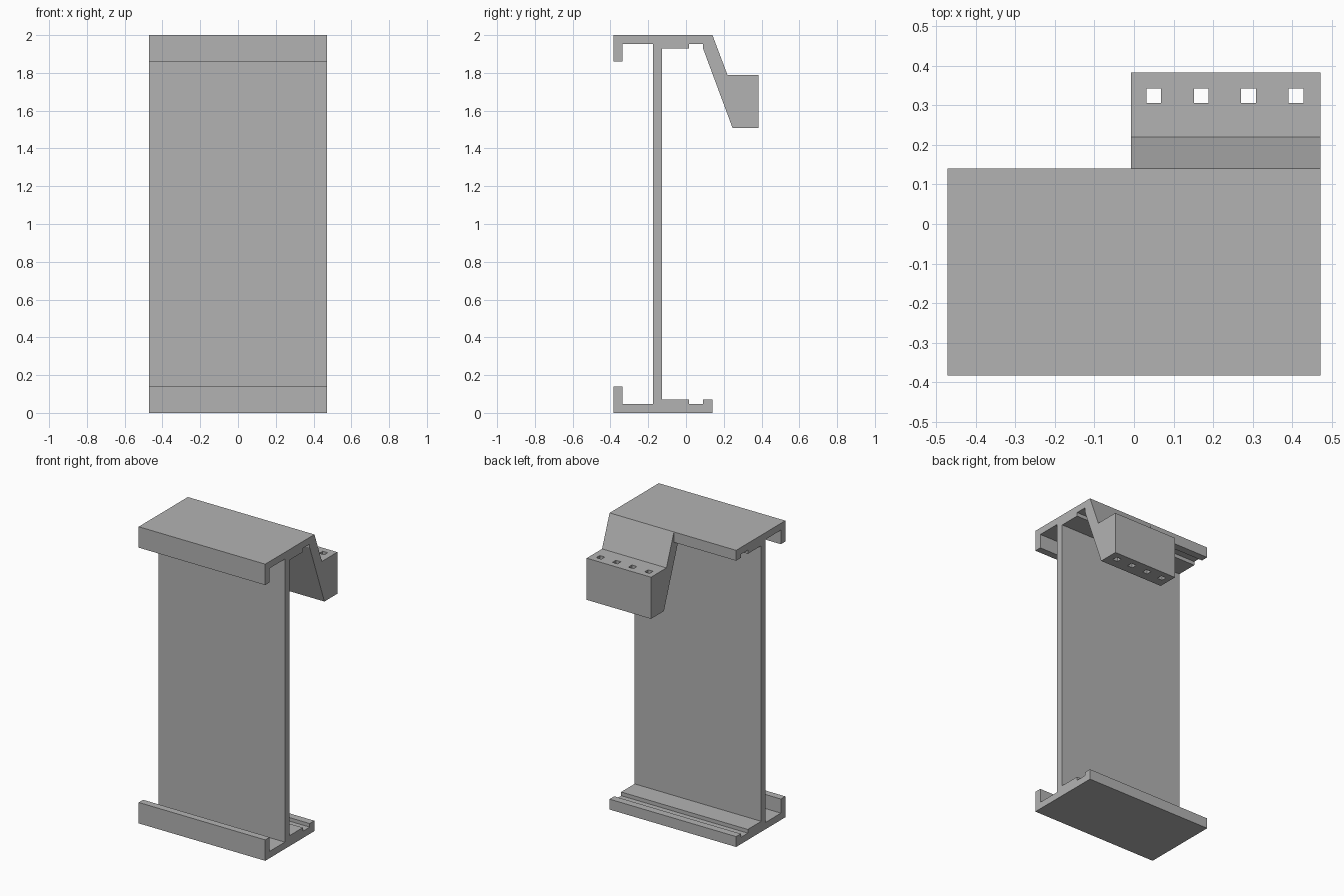
import bpy
import bmesh
from mathutils import Matrix, Vector

cube = bpy.data.objects.get("Cube")
if cube:
    bpy.data.objects.remove(cube, do_unlink=True)

HALF_WIDTH = 0.472
HEIGHT = 2.0

steel = bpy.data.materials.new("plain_grey")
steel.use_nodes = True
grey = (0.45, 0.45, 0.45, 1.0)
steel.diffuse_color = grey
steel.node_tree.nodes["Principled BSDF"].inputs["Base Color"].default_value = grey


def add_object(name, bm):
    bmesh.ops.recalc_face_normals(bm, faces=bm.faces)
    mesh = bpy.data.meshes.new(name)
    bm.to_mesh(mesh)
    bm.free()
    mesh.materials.append(steel)
    obj = bpy.data.objects.new(name, mesh)
    bpy.context.collection.objects.link(obj)
    return obj


def extrude_profile(name, profile, x0, x1):
    """Sweep a closed (y, z) profile along x."""
    bm = bmesh.new()
    face = bm.faces.new([bm.verts.new((x0, y, z)) for y, z in profile])
    swept = bmesh.ops.extrude_face_region(bm, geom=[face], use_keep_orig=True)
    verts = [v for v in swept["geom"] if isinstance(v, bmesh.types.BMVert)]
    bmesh.ops.translate(bm, verts=verts, vec=(x1 - x0, 0, 0))
    return add_object(name, bm)


# Beam: web with lipped, grooved flanges, mirrored top to bottom
back_half = [(0.14, 0), (0.14, 0.07), (0.09, 0.07), (0.09, 0.046),
             (0.016, 0.046), (0.016, 0.071), (-0.127, 0.071)]
front_half = [(-0.175, 0.046), (-0.337, 0.046), (-0.337, 0.141),
              (-0.384, 0.141), (-0.384, 0)]


def flip(points):
    return [(y, HEIGHT - z) for y, z in reversed(points)]


beam_profile = back_half + flip(back_half) + flip(front_half) + front_half
extrude_profile("flanged_beam", beam_profile, -HALF_WIDTH, HALF_WIDTH)

# Bracket: sloping arm ending in a block, on the left half of the back
bracket_profile = [(0.14, HEIGHT), (0.22, 1.788), (0.384, 1.788),
                   (0.384, 1.507), (0.247, 1.507), (0.09, 1.93), (0.14, 1.93)]
bracket = extrude_profile("bracket_arm", bracket_profile, -0.008, HALF_WIDTH)

# Four square holes through the block
bm = bmesh.new()
for i in range(4):
    place = Matrix.Translation(Vector((0.05 + 0.12 * i, 0.325, 1.65)))
    bmesh.ops.create_cube(bm, size=1.0,
                          matrix=place @ Matrix.Diagonal((0.037, 0.037, 0.5, 1)))
cutter = add_object("hole_cutter", bm)
cutter.hide_render = True

holes = bracket.modifiers.new("holes", "BOOLEAN")
holes.operation = "DIFFERENCE"
holes.solver = "EXACT"
holes.object = cutter
bpy.context.view_layer.objects.active = bracket
bpy.ops.object.modifier_apply(modifier=holes.name)
bpy.data.objects.remove(cutter, do_unlink=True)
